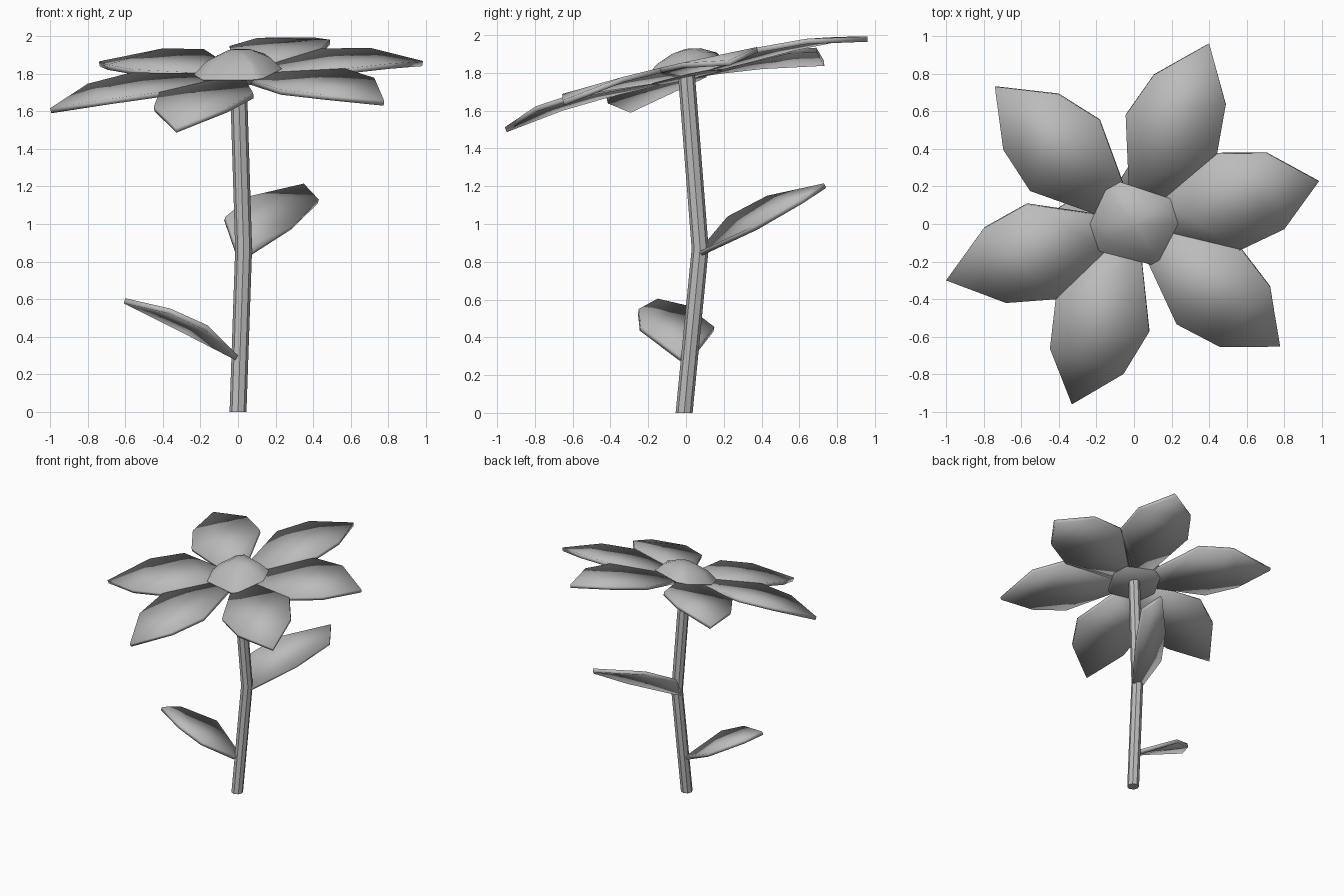
import bpy
from math import cos, sin, radians

if "Cube" in bpy.data.objects:
    bpy.data.objects.remove(bpy.data.objects["Cube"], do_unlink=True)

grey = bpy.data.materials.new("plain_grey")
grey.use_nodes = True
grey.diffuse_color = (0.5, 0.5, 0.5, 1)
grey.node_tree.nodes["Principled BSDF"].inputs["Base Color"].default_value = (0.5, 0.5, 0.5, 1)


def make(name, verts, faces, angle=40):
    mesh = bpy.data.meshes.new(name)
    mesh.from_pydata(verts, [], faces)
    mesh.materials.append(grey)
    obj = bpy.data.objects.new(name, mesh)
    bpy.context.collection.objects.link(obj)
    bpy.ops.object.select_all(action="DESELECT")
    bpy.context.view_layer.objects.active = obj
    obj.select_set(True)
    bpy.ops.object.shade_smooth_by_angle(angle=radians(angle))
    return obj


def loft(name, rings, angle=40):
    """Closed skin over rings of equal size, each listed anticlockwise."""
    n = len(rings[0])
    verts = [p for ring in rings for p in ring]
    faces = [(r * n + i, r * n + (i + 1) % n, (r + 1) * n + (i + 1) % n, (r + 1) * n + i)
             for r in range(len(rings) - 1) for i in range(n)]
    faces += [tuple(range(n))[::-1], tuple(range(len(verts) - n, len(verts)))]
    return make(name, verts, faces, angle)


def blade(name, left, right, tip):
    """Pointed slab from left and right edge points, given from base to tip."""
    n = len(left)
    faces = [(i, n + i, n + i + 1, i + 1) for i in range(n - 1)]
    faces.append((n - 1, 2 * n - 1, 2 * n))
    obj = make(name, left + right + [tip], faces)
    solid = obj.modifiers.new("thickness", "SOLIDIFY")
    solid.thickness = 0.028
    solid.offset = -1


def head_point(r, degrees, lift):
    """Point on the tilted plane of the flower head."""
    x, y = r * cos(radians(degrees)), r * sin(radians(degrees))
    return (x, y, 1.75 + 0.067 * x + 0.225 * y + lift)


# Bent stem
SIDES = 8
stem_path = [(0, -0.01, 0), (0.03, 0.075, 0.87), (0, 0, 1.82)]
loft("stem", [[(x + 0.045 * cos(radians(45 * i)), y + 0.045 * sin(radians(45 * i)), z)
               for i in range(SIDES)] for x, y, z in stem_path])

# Domed flower centre with an uneven outline
corners = [0, 35, 108, 130, 180, 218, 293, 305]
loft("flower_centre", [[head_point(r, a, h) for a in corners] for r, h in
                       [(0.20, 0.025), (0.235, 0.06), (0.17, 0.125), (0.08, 0.165), (0.02, 0.175)]], 50)

# Ring of petals: radius, half angle and lift from base to shoulder
petal_rows = [(0.19, 31, 0.055), (0.58, 27, 0.07), (0.80, 15, 0.055)]
for i, (angle, length) in enumerate([(13, 1.01), (67.4, 1.04), (135.4, 1.04),
                                     (196.7, 1.044), (251, 1.015), (320, 1.015)]):
    blade(f"petal_{i + 1}",
          [head_point(r, angle + a, h) for r, a, h in petal_rows],
          [head_point(r, angle - a, h) for r, a, h in petal_rows],
          head_point(length, angle, 0))

# Two leaves on the stem
blade("upper_leaf",
      [(0, 0.06, 0.85), (-0.065, 0.22, 1.04), (0.07, 0.43, 1.15)],
      [(0.07, 0.06, 0.85), (0.29, 0.36, 0.99), (0.43, 0.6, 1.13)],
      (0.35, 0.73, 1.215))
blade("lower_leaf",
      [(0, -0.03, 0.3), (-0.16, -0.24, 0.46), (-0.36, -0.25, 0.55)],
      [(0, 0.03, 0.3), (-0.3, 0.15, 0.455), (-0.53, 0.0, 0.57)],
      (-0.6, -0.15, 0.605))
